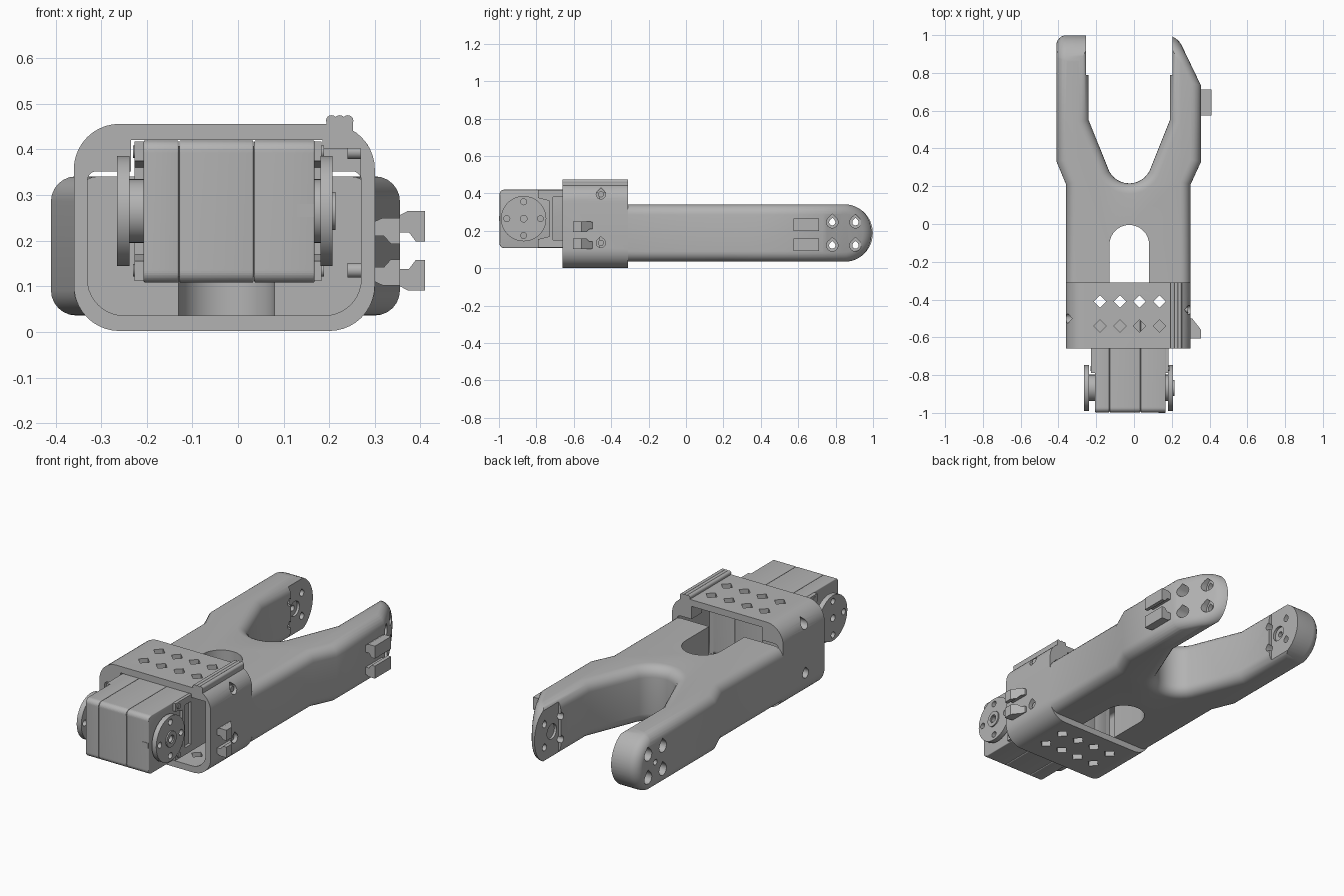
import bpy, bmesh
from math import cos, sin, pi, radians
from mathutils import Vector

if "Cube" in bpy.data.objects:
    bpy.data.objects.remove(bpy.data.objects["Cube"])

grey = bpy.data.materials.new("printed_grey")
grey.use_nodes = True
grey.diffuse_color = (0.45, 0.45, 0.45, 1)
grey.node_tree.nodes["Principled BSDF"].inputs["Base Color"].default_value = (0.45, 0.45, 0.45, 1)
parts = []


def arc(cx, cy, r, a0, a1, n=10):
    return [(cx + r * cos(radians(a0 + (a1 - a0) * i / n)),
             cy + r * sin(radians(a0 + (a1 - a0) * i / n))) for i in range(n + 1)]


def circle(cx, cy, r, n=24):
    return arc(cx, cy, r, 0, 360, n)[:-1]


def teardrop(cx, cy, r):
    return arc(cx, cy, r, 135, 405, 12) + [(cx, cy + r * 1.4)]


def rect(a0, a1, b0, b1):
    return [(a0, b0), (a1, b0), (a1, b1), (a0, b1)]


def rounded(a0, a1, b0, b1, low, high):
    return (arc(a0 + low, b0 + low, low, 180, 270) + arc(a1 - low, b0 + low, low, 270, 360)
            + arc(a1 - high, b1 - high, high, 0, 90) + arc(a0 + high, b1 - high, high, 90, 180))


def prism_mesh(pts, axis, lo, hi):
    """Extrude a flat profile along one axis."""
    place = {"x": lambda p, t: (t, p[0], p[1]),
             "y": lambda p, t: (p[0], t, p[1]),
             "z": lambda p, t: (p[0], p[1], t)}[axis]
    bm = bmesh.new()
    low = [bm.verts.new(place(p, lo)) for p in pts]
    high = [bm.verts.new(place(p, hi)) for p in pts]
    bm.faces.new(low)
    bm.faces.new(high)
    for i in range(len(pts)):
        j = (i + 1) % len(pts)
        bm.faces.new((low[i], low[j], high[j], high[i]))
    bmesh.ops.recalc_face_normals(bm, faces=bm.faces)
    return bm


def finish(name, bm, keep=True):
    me = bpy.data.meshes.new(name)
    bm.to_mesh(me)
    bm.free()
    me.materials.append(grey)
    ob = bpy.data.objects.new(name, me)
    bpy.context.collection.objects.link(ob)
    if keep:
        parts.append(ob)
    return ob


def round_edges(bm, edges, width, segments):
    bmesh.ops.bevel(bm, geom=edges, offset=width, segments=segments, profile=0.5, affect="EDGES")


def prism(name, pts, axis, lo, hi, bevel=0):
    bm = prism_mesh(pts, axis, lo, hi)
    if bevel:
        round_edges(bm, bm.edges[:], bevel, 3)
    return finish(name, bm)


def boolean(ob, bm, op="DIFFERENCE"):
    tool = finish("cutter", bm, False)
    tool.hide_render = True
    mod = ob.modifiers.new("cut", "BOOLEAN")
    mod.operation, mod.solver, mod.object = op, "EXACT", tool
    bpy.context.view_layer.update()
    old = ob.data
    new = bpy.data.meshes.new_from_object(ob.evaluated_get(bpy.context.evaluated_depsgraph_get()))
    ob.modifiers.clear()
    ob.data = new
    bpy.data.meshes.remove(old)
    bpy.data.objects.remove(tool)


def cut(ob, pts, axis, lo, hi):
    boolean(ob, prism_mesh(pts, axis, lo, hi))


# Forked link body: plan outline with a slot in front and a V behind
END = -0.31
outline = ([(-0.36, END), (-0.36, 0.21), (-0.41, 0.33), (-0.41, 1.1), (-0.24, 1.1), (-0.24, 0.55)]
           + arc(-0.025, 0.335, 0.12, 207, 333, 12)
           + [(0.19, 0.55), (0.19, 1.1), (0.355, 1.1), (0.355, 0.33), (0.30, 0.21), (0.30, END), (0.08, END)]
           + arc(-0.025, -0.11, 0.105, 0, 180, 16) + [(-0.13, END)])
bm = prism_mesh(outline, "z", 0.036, 0.341)
soft = []
for e in bm.edges:
    a, b = e.verts
    mid = (a.co + b.co) / 2
    in_slot = abs(mid.x + 0.025) < 0.12 and mid.y < 0.01
    if abs(a.co.z - b.co.z) < 1e-4 and not in_slot and END + 0.01 < mid.y < 1.09:
        soft.append(e)
round_edges(bm, soft, 0.055, 6)
body = finish("fork_body", bm)

# Round the fork tips in side view and slant the right-hand one
side = [(-0.5, 0.034)] + arc(0.845, 0.188, 0.154, -90, 90, 24) + [(-0.5, 0.342)]
bm = prism_mesh(side, "x", -0.411, 0.356)
round_edges(bm, [e for e in bm.edges if abs(e.verts[0].co.x - e.verts[1].co.x) < 1e-4], 0.052, 6)
for plane in ((0, 0.73, 0), (0.1, 0, 0)):
    normal = Vector((0, 1, 0)) if plane[1] else Vector((1, 0, 0))
    bmesh.ops.bisect_plane(bm, geom=bm.verts[:] + bm.edges[:] + bm.faces[:], plane_co=plane, plane_no=normal)
for v in bm.verts:
    if v.co.x > 0.11 and v.co.y > 0.73:
        v.co.x -= (v.co.y - 0.73) * 0.48 * min(1, (v.co.x - 0.1) / 0.2)
bmesh.ops.triangulate(bm, faces=bm.faces[:])
boolean(body, bm, "INTERSECT")

# Flat horn seats and screw holes in the tips
cut(body, rect(-0.255, 0.205, 0.79, 1.2), "z", -0.1, 0.6)
cut(body, circle(0.845, 0.185, 0.04), "x", -0.268, 0.218)
for y in (0.782, 0.906):
    for z in (0.122, 0.246):
        cut(body, teardrop(y, z, 0.017), "x", -0.6, 0.6)
        cut(body, teardrop(y, z, 0.031), "x", -0.6, -0.31)
        cut(body, teardrop(y, z, 0.031), "x", 0.25, 0.6)
cut(body, circle(0.845, 0.185, 0.015), "x", -0.6, -0.2)

# Sleeve holding the motor
sleeve = prism("motor_sleeve", rounded(-0.36, 0.30, 0.002, 0.456, 0.1, 0.1), "y", -0.66, -0.31)
cut(sleeve, rounded(-0.33, 0.27, 0.036, 0.352, 0.08, 0.02), "y", -0.8, -0.2)
cut(sleeve, rect(-0.235, 0.185, 0.3, 0.421), "y", -0.8, -0.2)
cut(sleeve, rect(0.17, 0.268, 0.32, 0.402), "y", -0.8, -0.4)
for x in (-0.18, -0.075, 0.03, 0.135):
    for y in (-0.41, -0.54):
        cut(sleeve, circle(x, y, 0.033, 4), "z", -0.1, 0.6)
for z in (0.135, 0.395):
    cut(sleeve, teardrop(-0.5, z, 0.025), "x", -0.5, -0.3)
    cut(sleeve, teardrop(-0.455, z, 0.025), "x", 0.25, 0.5)
    prism("sleeve_screw", circle(-0.455, z, 0.016, 16), "x", 0.24, 0.285)

# Ribbed rail along the sleeve top
prism("rail_base", rect(0.194, 0.252, 0.44, 0.465), "y", -0.66, -0.31)
for x in (0.205, 0.223, 0.241):
    prism("rail_rib", circle(x, 0.463, 0.012, 16), "y", -0.66, -0.31)

# Motor case in three slabs with seams
for name, x0, x1 in (("left", -0.207, -0.13), ("middle", -0.1285, 0.034), ("right", 0.0355, 0.168)):
    prism("motor_case_" + name, rounded(-0.997, -0.46, 0.108, 0.42, 0.025, 0.025), "x", x0, x1, 0.004)
prism("motor_core", rect(-0.985, -0.47, 0.12, 0.408), "x", -0.19, 0.15)
prism("front_nub", rect(0.13, 0.166, 0.252, 0.28), "y", -0.9995, -0.95)

# Side brackets of the motor, with a window and corner screws
for name, x0, x1, out in (("left", -0.227, -0.2, -0.23), ("right", 0.16, 0.183, 0.188)):
    frame = prism("motor_bracket_" + name,
                  [(-0.73, 0.112), (-0.46, 0.112), (-0.46, 0.417), (-0.79, 0.417), (-0.79, 0.375),
                   (-0.73, 0.36), (-0.73, 0.17), (-0.79, 0.155), (-0.79, 0.112)], "x", x0, x1)
    cut(frame, rect(-0.71, -0.66, 0.15, 0.38), "x", -0.5, 0.5)
    for z in (0.135, 0.395):
        prism("bracket_screw", circle(-0.765, z, 0.014, 12), "x", min(x0, out), max(x1, out))

# Output discs with hubs
for name, x0, x1, h0, h1 in (("left", -0.265, -0.238, -0.24, -0.2), ("right", 0.181, 0.207, 0.16, 0.185)):
    disc = prism("output_disc_" + name, circle(-0.868, 0.265, 0.121, 48), "x", x0, x1)
    for i in range(4):
        cut(disc, circle(-0.868 + 0.09 * cos(i * pi / 2), 0.265 + 0.09 * sin(i * pi / 2), 0.016, 16), "x", -0.5, 0.5)
    cut(disc, circle(-0.868, 0.265, 0.018, 16), "x", -0.5, 0.5)
    prism("disc_hub_" + name, circle(-0.868, 0.265, 0.07, 32), "x", h0, h1)
boss = prism("disc_boss", circle(-0.868, 0.265, 0.042, 32), "x", 0.2, 0.214)
cut(boss, circle(-0.868, 0.265, 0.022, 16), "x", 0.19, 0.3)

# Paired cable clips on the right-hand side
for s, label in ((1, "upper"), (-1, "lower")):
    hook = [(0.34, 0.04), (0.375, 0.04), (0.39, 0.02), (0.41, 0.02), (0.41, 0.087), (0.372, 0.087), (0.34, 0.07)]
    prism("fork_clip_" + label, [(x, 0.178 + s * z) for x, z in hook], "y", 0.575, 0.712)
    clip = prism("sleeve_clip_" + label, [(x - 0.055, 0.176 + s * z * 0.85) for x, z in hook], "y", -0.605, -0.5)
    cut(clip, [(0.30, -0.49), (0.355, -0.56), (0.4, -0.56), (0.4, -0.49)], "z", 0, 0.4)

bpy.ops.object.select_all(action="DESELECT")
for ob in parts:
    ob.select_set(True)
bpy.context.view_layer.objects.active = body
bpy.ops.object.shade_smooth_by_angle(angle=radians(32))
